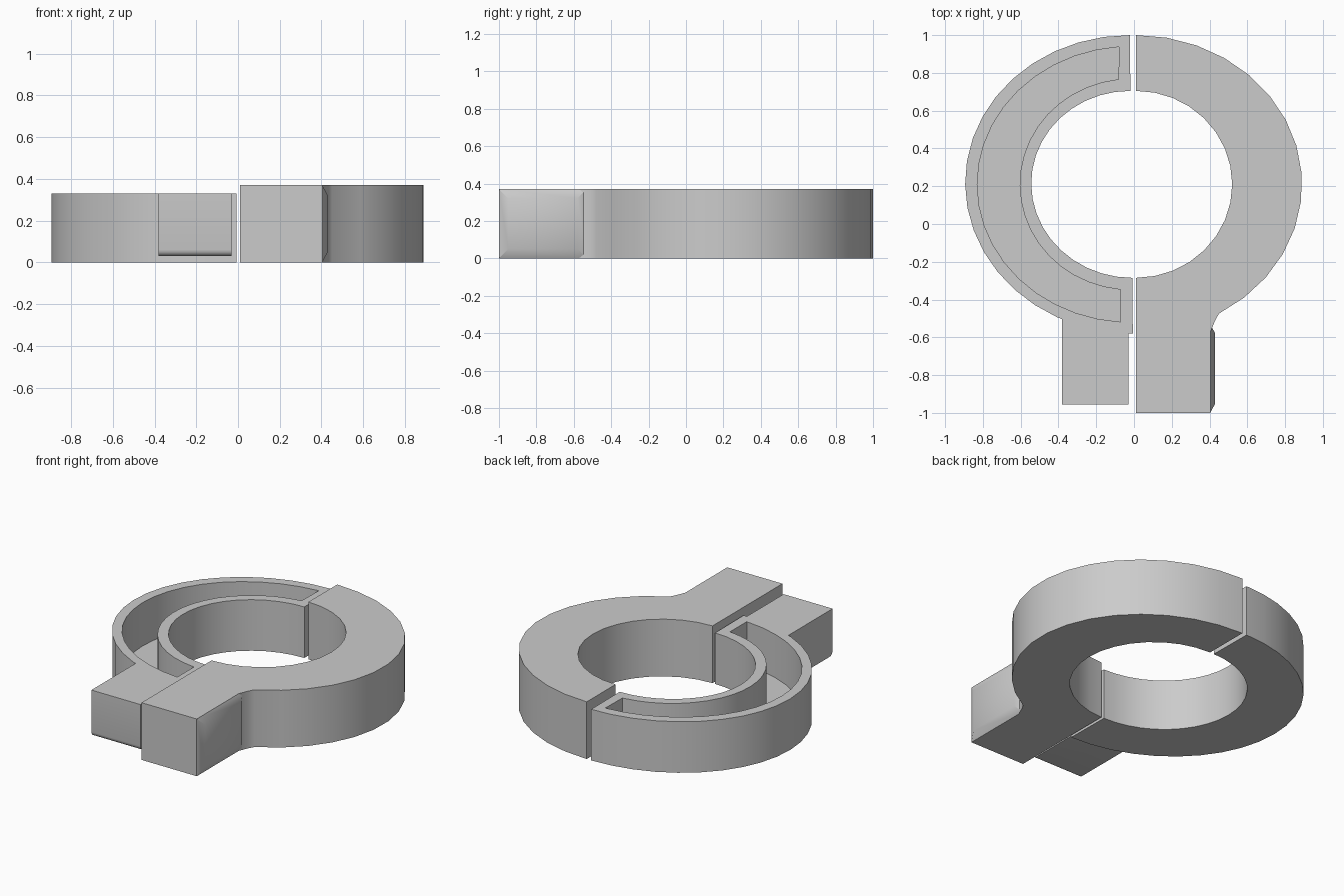
import bpy, bmesh, math

cube = bpy.data.objects.get("Cube")
if cube:
    bpy.data.objects.remove(cube, do_unlink=True)

grey = bpy.data.materials.new("matte grey")
grey.use_nodes = True
colour = (0.6, 0.6, 0.6, 1)
grey.diffuse_color = colour
grey.node_tree.nodes["Principled BSDF"].inputs["Base Color"].default_value = colour

CENTRE_Y = 0.21
RIGHT_TOP, LEFT_TOP = 0.33, 0.37  # heights of the two halves


def arc(cx, rx, ry, start, end, steps=18, slant=0.0):
    """Points along an elliptical arc, leaning sideways by slant."""
    points = []
    for i in range(steps + 1):
        a = math.radians(start + (end - start) * i / steps)
        y = ry * math.sin(a)
        points.append((cx + rx * math.cos(a) - slant * y, CENTRE_Y + y))
    return points


def make(name, bm):
    bmesh.ops.recalc_face_normals(bm, faces=bm.faces)
    mesh = bpy.data.meshes.new(name)
    bm.to_mesh(mesh)
    bm.free()
    mesh.materials.append(grey)
    obj = bpy.data.objects.new(name, mesh)
    bpy.context.collection.objects.link(obj)
    return obj


def prism(name, outline, bottom, top):
    bm = bmesh.new()
    face = bm.faces.new([bm.verts.new((x, y, bottom)) for x, y in outline])
    moved = bmesh.ops.extrude_face_region(bm, geom=[face])["geom"]
    verts = [v for v in moved if isinstance(v, bmesh.types.BMVert)]
    bmesh.ops.translate(bm, verts=verts, vec=(0, 0, top - bottom))
    return make(name, bm)


def select(obj):
    bpy.ops.object.select_all(action='DESELECT')
    obj.select_set(True)
    bpy.context.view_layer.objects.active = obj


def boolean(target, tool, operation):
    select(target)
    mod = target.modifiers.new(operation, 'BOOLEAN')
    mod.object, mod.operation, mod.solver = tool, operation, 'EXACT'
    bpy.ops.object.modifier_apply(modifier=mod.name)
    bpy.data.objects.remove(tool, do_unlink=True)


# Solid half ring with its square lug
outline = [(0.01, -1), (0.405, -1), (0.405, -0.57), (0.43, -0.51)]
outline += arc(0.01, 0.88, 0.79, -60, 90, 14)
outline += arc(0.01, 0.51, 0.495, 90, -90, 16)
left_half = prism("left_half_ring", outline, 0, LEFT_TOP)

# Shallow raised pad on the outer side of that lug
bm = bmesh.new()
bmesh.ops.create_cube(bm, size=1)
for v in bm.verts:
    outer = v.co.x > 0
    inset = 0.05 if outer else 0
    v.co.x = 0.43 if outer else 0.404
    v.co.y = -1 + inset if v.co.y < 0 else -0.53 - inset
    v.co.z = inset if v.co.z < 0 else LEFT_TOP - inset
left_pad = make("left_lug_pad", bm)

# Hollow half ring
outline = arc(-0.014, 0.88, 0.79, 90, 270, 20, 0.01)
outline += arc(-0.014, 0.53, 0.495, 270, 90, 20, 0.01)
right_half = prism("right_half_ring", outline, 0, RIGHT_TOP)

# Lug of the hollow half, with a rounded lower front edge
bm = bmesh.new()
bmesh.ops.create_cube(bm, size=1)
for v in bm.verts:
    v.co.x = -0.38 if v.co.x < 0 else -0.03
    v.co.y = -0.955 if v.co.y < 0 else -0.45
    v.co.z = 0.03 if v.co.z < 0 else RIGHT_TOP
edge = [e for e in bm.edges if all(v.co.y < -0.9 and v.co.z < 0.1 for v in e.verts)]
bmesh.ops.bevel(bm, geom=edge, offset=0.03, segments=4, profile=0.5, affect='EDGES')
boolean(right_half, make("right_lug", bm), 'UNION')

# Curved channel sunk into the top
outline = arc(-0.015, 0.815, 0.73, 94.5, 266, 20)
outline += arc(-0.015, 0.59, 0.56, 264.5, 96.5, 20)
cutter = prism("channel_cutter", outline, 0.05, 0.5)
cutter.hide_render = True
boolean(right_half, cutter, 'DIFFERENCE')

for obj in (left_half, left_pad, right_half):
    select(obj)
    bpy.ops.object.shade_smooth_by_angle(angle=math.radians(30))
